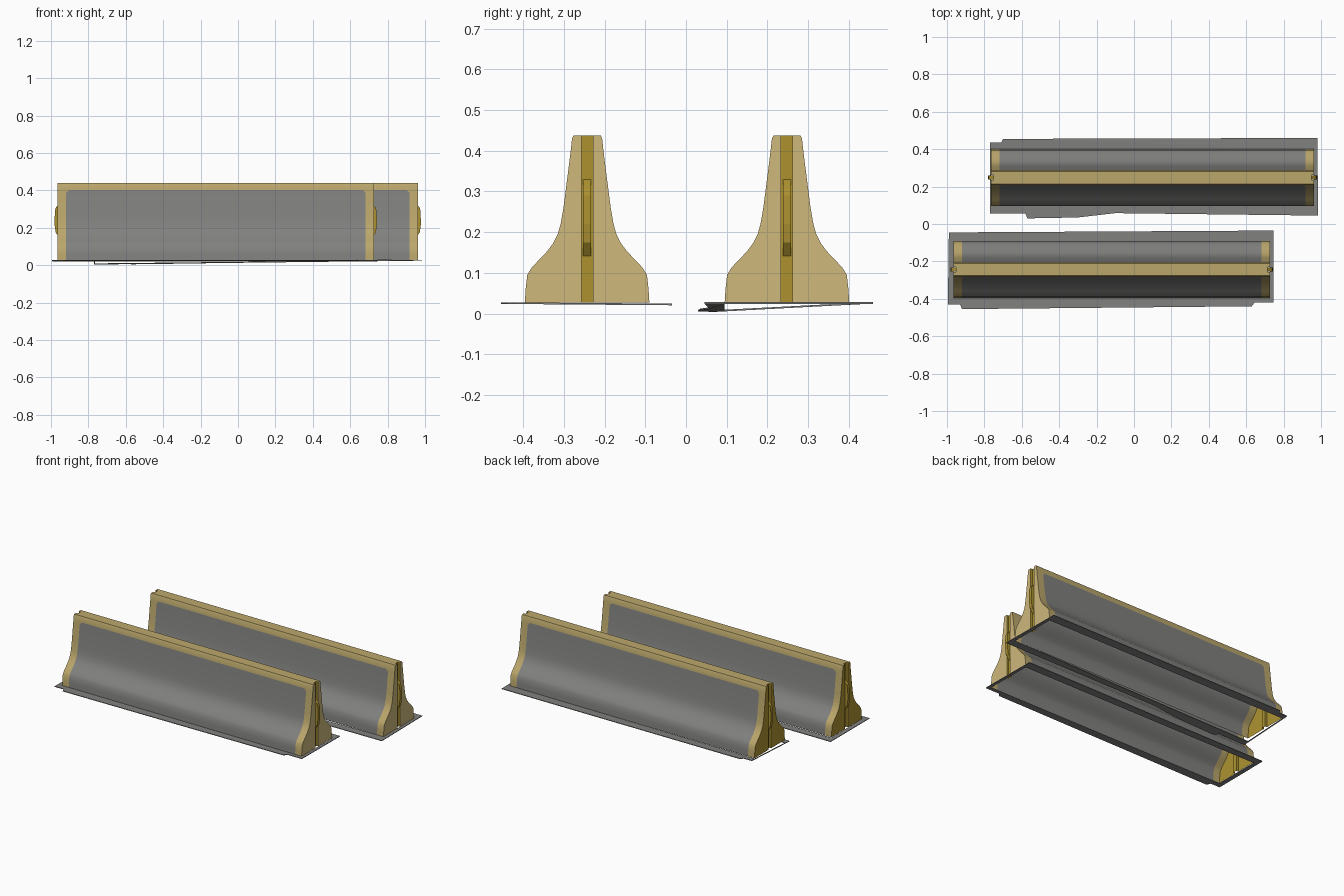
import bpy, bmesh

if "Cube" in bpy.data.objects:
    bpy.data.objects.remove(bpy.data.objects["Cube"])


def material(name, rgb):
    m = bpy.data.materials.new(name)
    m.diffuse_color = (*rgb, 1)
    m.use_nodes = True
    m.node_tree.nodes["Principled BSDF"].inputs["Base Color"].default_value = m.diffuse_color
    return m


TAN = material("tan_edge", (0.50, 0.39, 0.15))
GREY = material("grey_concrete", (0.22, 0.22, 0.215))
GOLD = material("ochre_end", (0.42, 0.29, 0.03))
PALE = material("pale_tan_end", (0.62, 0.48, 0.20))

# half cross-section: (half width, height), bottom to top
PROFILE = [(0.153, 0.027), (0.151, 0.06), (0.147, 0.095), (0.136, 0.113),
           (0.118, 0.132), (0.098, 0.153), (0.083, 0.173), (0.072, 0.195),
           (0.065, 0.22), (0.058, 0.26), (0.042, 0.385), (0.041, 0.395),
           (0.040, 0.402), (0.037, 0.43), (0.033, 0.438)]
SLOT, DEPTH = 0.014, 0.014         # end groove half width and depth


def border(z):
    """Width of the tan edge, widening at the rounded panel corner."""
    return 0.064 if z > 0.398 else 0.052 if z > 0.39 else 0.046


def finish(bm, name, mats, smooth=False):
    bmesh.ops.remove_doubles(bm, verts=bm.verts, dist=0.0002)
    bmesh.ops.recalc_face_normals(bm, faces=bm.faces)
    me = bpy.data.meshes.new(name)
    bm.to_mesh(me)
    bm.free()
    for m in mats:
        me.materials.append(m)
    ob = bpy.data.objects.new(name, me)
    bpy.context.collection.objects.link(ob)
    if smooth:
        bpy.ops.object.select_all(action='DESELECT')
        ob.select_set(True)
        bpy.context.view_layer.objects.active = ob
        bpy.ops.object.shade_smooth_by_angle(angle=0.5)
    return ob


def barrier(name, x0, x1, yc):
    """Hollow shell, open underneath."""
    L, xc = (x1 - x0) / 2, (x0 + x1) / 2
    bm = bmesh.new()
    # four mirrored quarters
    for sx in (1, -1):
        end = 3 if sx > 0 else 2
        for sy in (1, -1):
            def face(pts, mat):
                f = bm.faces.new([bm.verts.new((xc + sx * x, yc + sy * y, z))
                                  for x, y, z in pts])
                f.material_index = mat
            g = L - DEPTH
            for (ha, za), (hb, zb) in zip(PROFILE, PROFILE[1:]):
                ba, bb = L - border(za), L - border(zb)
                panel = 1 if zb < 0.405 else 0
                face([(0, ha, za), (ba, ha, za), (bb, hb, zb), (0, hb, zb)], panel)
                face([(ba, ha, za), (L, ha, za), (L, hb, zb), (bb, hb, zb)], 0)
                # end wall, groove side, groove back
                face([(L, ha, za), (L, SLOT, za), (L, SLOT, zb), (L, hb, zb)], end)
                face([(L, SLOT, za), (g, SLOT, za), (g, SLOT, zb), (L, SLOT, zb)], 2)
                face([(g, SLOT, za), (g, 0, za), (g, 0, zb), (g, SLOT, zb)], 2)
            # top cap
            h, z = PROFILE[-1]
            face([(0, h, z), (L - border(z), h, z), (L, h, z), (L, SLOT, z),
                  (g, SLOT, z), (g, 0, z), (0, 0, z)], 0)
    finish(bm, name, [TAN, GREY, GOLD, PALE], True)

    # connecting tongues in the end grooves
    for side, s in (("left", -1), ("right", 1)):
        bm = bmesh.new()
        shape = [(-0.015, 0.14), (0.010, 0.175), (0.016, 0.22), (0.014, 0.29),
                 (0.008, 0.31), (-0.015, 0.33)]
        f = bm.faces.new([bm.verts.new((xc + s * (L + x), yc - 0.010, z))
                          for x, z in shape])
        ext = bmesh.ops.extrude_face_region(bm, geom=[f])["geom"]
        for v in ext:
            if isinstance(v, bmesh.types.BMVert):
                v.co.y += 0.020
        finish(bm, f"{name}_{side}_tongue", [GOLD])


def ground_plate(name, outline, hole, height):
    """Thin uneven skirt around the foot of a barrier."""
    bm = bmesh.new()
    x0, x1, yc = hole
    inner = [(x0, yc - 0.153), (x1, yc - 0.153), (x1, yc + 0.153), (x0, yc + 0.153)]
    edges = []
    for loop in (outline, inner):
        vs = [bm.verts.new((x, y, 0)) for x, y in loop]
        edges += [bm.edges.new((a, b)) for a, b in zip(vs, vs[1:] + vs[:1])]
    bmesh.ops.triangle_fill(bm, use_beauty=True, use_dissolve=False,
                            edges=edges, normal=(0, 0, 1))
    for v in bm.verts:
        v.co.z = height(v.co.x, v.co.y)
    ext = bmesh.ops.extrude_face_region(bm, geom=bm.faces[:], use_keep_orig=True)["geom"]
    for v in ext:
        if isinstance(v, bmesh.types.BMVert):
            v.co.z -= 0.004
    finish(bm, name, [GREY])


FRONT = (-0.965, 0.727, -0.243)
BACK = (-0.765, 0.962, 0.248)
barrier("front_barrier", *FRONT)
barrier("back_barrier", *BACK)

ground_plate("front_ground_plate",
             [(-0.995, -0.43), (-0.93, -0.43), (-0.92, -0.455), (0.63, -0.44),
              (0.645, -0.42), (0.745, -0.42), (0.745, -0.035), (-0.99, -0.045)],
             FRONT, lambda x, y: 0.026 - 0.008 * (y + 0.244))
# the back plate dips towards its front left corner
ground_plate("back_ground_plate",
             [(-0.77, 0.055), (-0.58, 0.055), (-0.57, 0.03), (-0.30, 0.035),
              (-0.10, 0.058), (0.985, 0.045), (0.98, 0.46), (-0.70, 0.455),
              (-0.71, 0.435), (-0.77, 0.435)],
             BACK, lambda x, y: 0.028 - 0.021 * (0.45 - y) / 0.4 * (0.98 - x) / 1.75)
